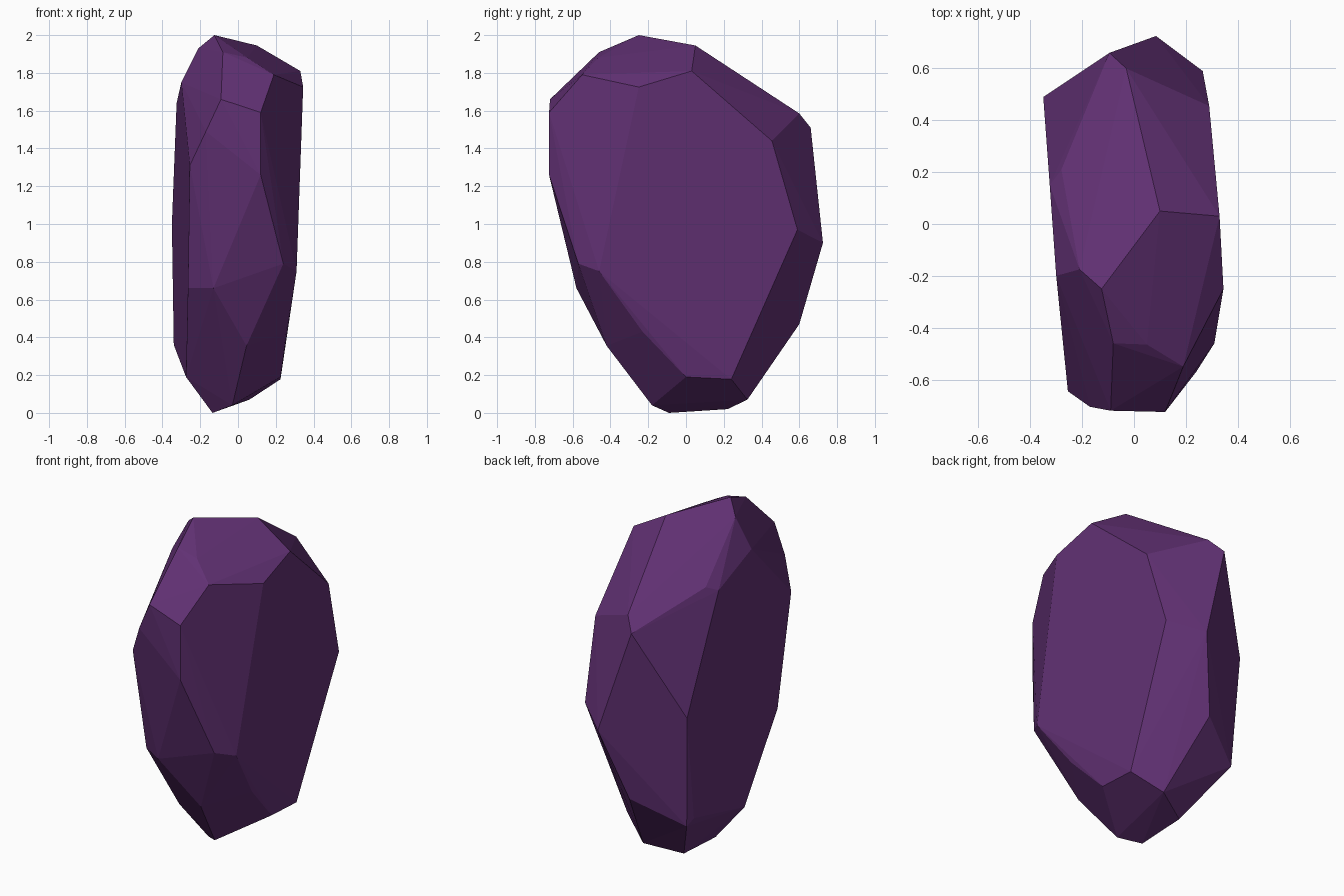
import bpy, bmesh

# Faceted crystal stone: convex hull over the cut corners, grouped by side
crown = [(-.125, -.25, 2), (.10, .05, 1.945), (.33, .03, 1.81), (.345, -.25, 1.725),
         (.19, -.55, 1.79), (-.08, -.46, 1.91), (.05, -.465, 1.88), (-.21, -.175, 1.93)]
front = [(-.09, -.72, 1.66), (.12, -.725, 1.59), (.12, -.725, 1.26), (-.17, -.705, 1.49),
         (-.255, -.645, 1.31), (-.13, -.58, .66), (-.265, -.50, .66), (.24, -.57, .79),
         (.31, -.46, .75), (.045, -.42, .355)]
back = [(.29, .455, 1.44), (-.03, .60, 1.585), (-.095, .66, 1.51), (.265, .59, .97),
        (.085, .725, .90), (-.04, .60, .47)]
left = [(-.35, .49, 1.0), (-.34, .41, .36), (-.32, .45, .32), (-.275, -.17, .19),
        (-.28, .21, 1.67), (-.325, .15, 1.64), (-.30, -.20, 1.75)]
base = [(.255, -.23, .43), (.225, 0, .19), (.225, .24, .178), (-.03, -.18, .04),
        (-.135, -.09, 0), (.06, .325, .07), (-.14, .22, .02)]

bm = bmesh.new()
for p in crown + front + back + left + base:
    bm.verts.new(p)
hull = bmesh.ops.convex_hull(bm, input=bm.verts[:])
loose = [v for v in bm.verts if not v.link_faces]
bmesh.ops.delete(bm, geom=loose, context='VERTS')
# Merge nearly coplanar triangles into broad facets
bmesh.ops.dissolve_limit(bm, angle_limit=0.05, verts=bm.verts[:], edges=bm.edges[:])
bmesh.ops.recalc_face_normals(bm, faces=bm.faces[:])

mesh = bpy.data.meshes.new("crystal_stone")
bm.to_mesh(mesh)
bm.free()
stone = bpy.data.objects.new("crystal_stone", mesh)
bpy.context.collection.objects.link(stone)

# Single deep purple colour
purple = bpy.data.materials.new("deep purple")
purple.diffuse_color = (.119, .030, .171, 1)
mesh.materials.append(purple)
